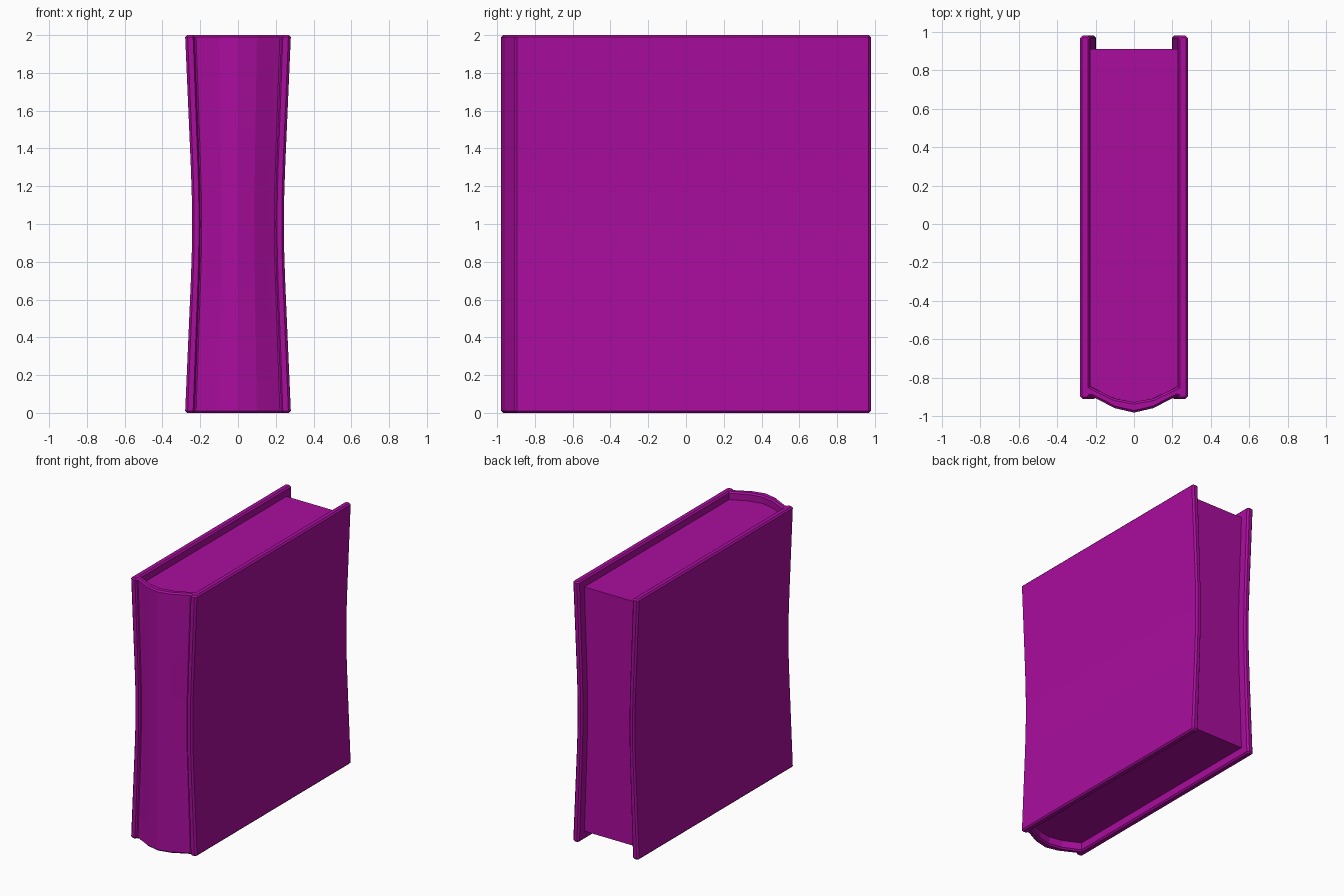
import bpy, bmesh, math

if "Cube" in bpy.data.objects:
    bpy.data.objects.remove(bpy.data.objects["Cube"])

mat = bpy.data.materials.new("purple")
mat.diffuse_color = (0.40, 0.004, 0.34, 1)
mat.use_nodes = True
mat.node_tree.nodes["Principled BSDF"].inputs["Base Color"].default_value = mat.diffuse_color


def waist(z):
    """Sideways scale: full width at both ends, pinched at mid height."""
    t = min(abs(z - 1), 1)
    d = t * t / 0.6 if t < 0.3 else t - 0.15
    return 0.868 + 0.132 * d / 0.85


def loft(name, half, z0, z1, steps=12):
    """Mirror a half outline across x = 0 and loft it upward with the waist."""
    outline = half + [(-x, y) for x, y in reversed(half) if x > 0]
    bm = bmesh.new()
    rings = []
    for i in range(steps + 1):
        z = z0 + (z1 - z0) * i / steps
        s = waist(z)
        rings.append([bm.verts.new((x * s, y, z)) for x, y in outline])
    n = len(outline)
    for a, b in zip(rings, rings[1:]):
        for k in range(n):
            j = (k + 1) % n
            bm.faces.new((a[k], a[j], b[j], b[k]))
    bm.faces.new(rings[0][::-1])
    bm.faces.new(rings[-1])
    bmesh.ops.recalc_face_normals(bm, faces=bm.faces[:])
    me = bpy.data.meshes.new(name)
    bm.to_mesh(me)
    bm.free()
    me.materials.append(mat)
    ob = bpy.data.objects.new(name, me)
    bpy.context.collection.objects.link(ob)
    return ob


# Inner curve of the spine, shared by the cover and the page block
spine_inner = [(0.228, -0.845), (0.1, -0.907), (0, -0.925)]

# Cover: rounded spine, hinge groove and two boards as one U profile
cover = loft("cover", [
    (0, -0.98), (0.1, -0.957), (0.195, -0.908), (0.222, -0.895),
    (0.23, -0.897), (0.238, -0.91), (0.267, -0.91), (0.28, -0.896),
    (0.28, 0.967), (0.267, 0.98), (0.241, 0.98), (0.228, 0.967),
] + spine_inner, 0, 2)
bev = cover.modifiers.new("soft_rims", 'BEVEL')
bev.width = 0.012
bev.segments = 1
bev.limit_method = 'ANGLE'
bev.angle_limit = math.radians(80)

# Page block, set back from the board edges
loft("pages", [(0, 0.91), (0.228, 0.91)] + spine_inner, 0.065, 1.94)
